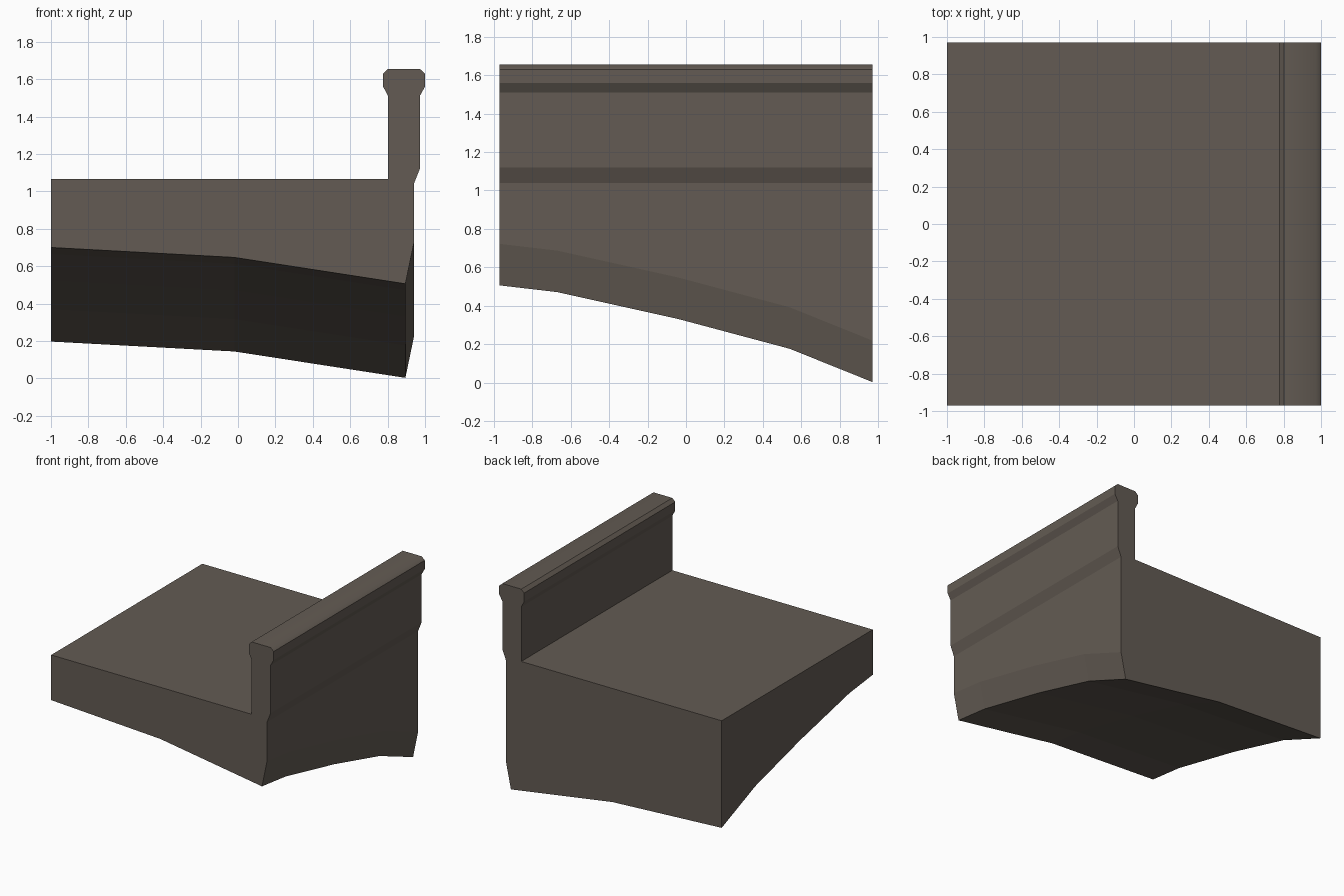
import bpy, bmesh

if "Cube" in bpy.data.objects:
    bpy.data.objects.remove(bpy.data.objects["Cube"])

stone = bpy.data.materials.new("brown grey stone")
stone.diffuse_color = (0.125, 0.105, 0.087, 1)
stone.use_nodes = True
stone.node_tree.nodes["Principled BSDF"].inputs["Base Color"].default_value = stone.diffuse_color

# Stations along the bridge: (y, how far the arch underside has dropped)
STATIONS = [(-0.97, 0.0), (-0.67, 0.035), (-0.04, 0.175), (0.54, 0.33), (0.97, 0.503)]

# Cross-section (x, z): underside points follow the arch, the rest is straight
UNDER = [(-1.0, 0.70), (-0.02, 0.647), (0.895, 0.506), (0.94, 0.722)]
UPPER = [(0.94, 1.04), (0.972, 1.12), (0.972, 1.51), (1.0, 1.56), (1.0, 1.63),
         (0.972, 1.655), (0.802, 1.655), (0.776, 1.63), (0.776, 1.56),
         (0.802, 1.51), (0.802, 1.067), (-1.0, 1.067)]

bm = bmesh.new()
rings = []
for y, drop in STATIONS:
    section = [(x, z - drop) for x, z in UNDER] + UPPER
    rings.append([bm.verts.new((x, y, z)) for x, z in section])

# Skin between stations; the rounded coping top is smooth
n = len(rings[0])
for a, b in zip(rings, rings[1:]):
    for i in range(n):
        j = (i + 1) % n
        f = bm.faces.new((a[i], a[j], b[j], b[i]))
        f.smooth = i in (8, 9)

# End faces
bm.faces.new(rings[0])
bm.faces.new(rings[-1][::-1])
bmesh.ops.recalc_face_normals(bm, faces=bm.faces)

mesh = bpy.data.meshes.new("bridge_half_arch")
bm.to_mesh(mesh)
bm.free()
mesh.materials.append(stone)
bridge = bpy.data.objects.new("bridge_half_arch", mesh)
bpy.context.collection.objects.link(bridge)
